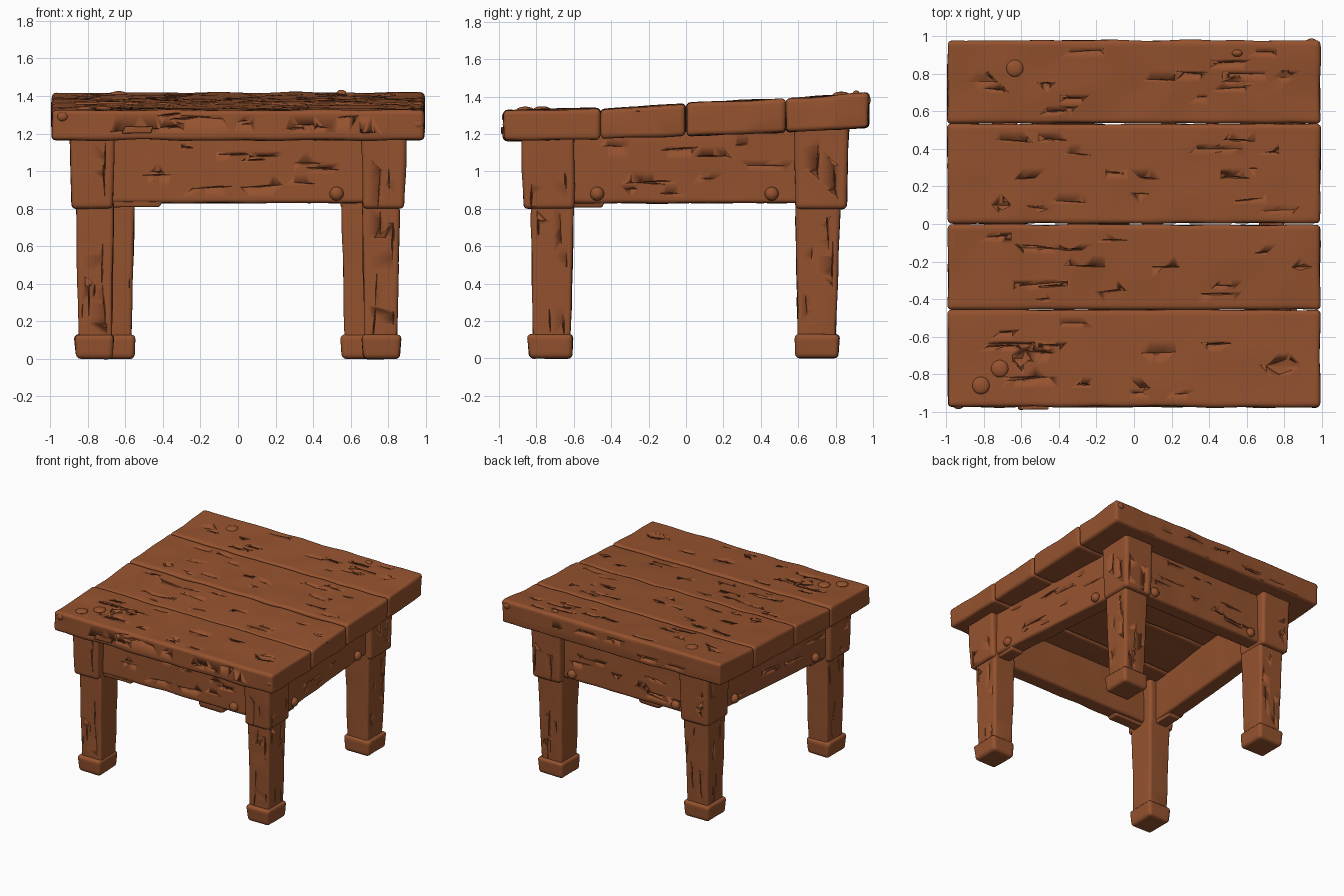
import bpy, bmesh, math, random
from mathutils import Vector, Matrix, noise

if "Cube" in bpy.data.objects:
    bpy.data.objects.remove(bpy.data.objects["Cube"])

random.seed(7)
wood = bpy.data.materials.new("brown wood")
wood.diffuse_color = (0.30, 0.085, 0.028, 1)
wood.use_nodes = True
wood.node_tree.nodes["Principled BSDF"].inputs["Base Color"].default_value = wood.diffuse_color


def lerp(a, b, t):
    return a + (b - a) * t


def finish(name, bm, angle=35):
    me = bpy.data.meshes.new(name)
    bm.to_mesh(me)
    bm.free()
    ob = bpy.data.objects.new(name, me)
    bpy.context.collection.objects.link(ob)
    me.materials.append(wood)
    bpy.ops.object.select_all(action='DESELECT')
    ob.select_set(True)
    bpy.context.view_layer.objects.active = ob
    bpy.ops.object.shade_smooth_by_angle(angle=math.radians(angle))
    return ob


def timber(name, f, bevel=0.02, wear=0.006, step=0.06):
    """Worn rounded beam; f maps unit-cube u,v,w to a point."""
    bm = bmesh.new()
    bmesh.ops.create_cube(bm, size=1)
    for v in bm.verts:
        v.co = f(*(v.co + Vector((.5, .5, .5))))
    bmesh.ops.recalc_face_normals(bm, faces=bm.faces)
    bmesh.ops.bevel(bm, geom=bm.edges[:], offset=bevel, segments=3, profile=0.5, affect='EDGES')
    for ax in range(3):
        lo = min(v.co[ax] for v in bm.verts) + bevel * 1.6
        hi = max(v.co[ax] for v in bm.verts) - bevel * 1.6
        n = max(1, int((hi - lo) / step))
        no = Vector((0, 0, 0))
        no[ax] = 1
        for i in range(n + 1):
            bmesh.ops.bisect_plane(bm, geom=bm.verts[:] + bm.edges[:] + bm.faces[:],
                                   plane_co=no * lerp(lo, hi, i / n), plane_no=no, dist=1e-4)
    bm.normal_update()
    moves = [v.normal * wear * noise.noise(v.co * 5 + Vector((3, 1, 2))) for v in bm.verts]
    for v, m in zip(bm.verts, moves):
        v.co += m
    return finish(name, bm)


def spindle(bm, p, t, b, n, L, w, d):
    t, b, n = t.normalized(), b.normalized(), n.normalized()
    ring = [bm.verts.new(p + q) for q in (t * L, b * w + t * L * .3, -t * L, -b * w - t * L * .2)]
    ends = [bm.verts.new(p + n * d), bm.verts.new(p - n * d)]
    for i in range(4):
        for e in ends:
            bm.faces.new((ring[i], ring[(i + 1) % 4], e))


def carve(ob, f, faces, gouges=()):
    """Cut cracks: faces = (fixed axis, side, grain axis, count); gouges are placed u,v dents on top."""
    bm = bmesh.new()

    def cut(uvw, ax, grain, L, w, d):
        def tangent(i):
            a, c = list(uvw), list(uvw)
            a[i], c[i] = 0, 1
            return f(*c) - f(*a)
        t, b = tangent(grain), tangent(3 - ax - grain)
        t = t.normalized() + b.normalized() * random.uniform(-.1, .1)
        b = t.cross(b).cross(t)
        spindle(bm, f(*uvw), t, b, t.cross(b), L, w, d)

    for ax, side, grain, count in faces:
        for _ in range(count):
            uvw = [random.uniform(.12, .88) for _ in range(3)]
            uvw[ax] = side
            cut(uvw, ax, grain, random.uniform(.03, .13), random.uniform(.003, .008), random.uniform(.012, .022))
    for u, v, L, w in gouges:
        cut((u, v, 1), 2, 0, L, w, .016)
    bmesh.ops.recalc_face_normals(bm, faces=bm.faces)
    cutter = finish("crack_cutter", bm)
    cutter.hide_render = True
    bpy.context.view_layer.objects.active = ob
    m = ob.modifiers.new("cracks", 'BOOLEAN')
    m.operation, m.object, m.solver, m.use_self = 'DIFFERENCE', cutter, 'EXACT', True
    bpy.ops.object.modifier_apply(modifier=m.name)
    bpy.data.objects.remove(cutter)


def frustum(lo, hi):
    """lo / hi = (x0, x1, y0, y1, z)"""
    return lambda u, v, w: Vector((lerp(lerp(lo[0], lo[1], u), lerp(hi[0], hi[1], u), w),
                                   lerp(lerp(lo[2], lo[3], v), lerp(hi[2], hi[3], v), w),
                                   lerp(lo[4], hi[4], w)))


def knob(name, p, scale):
    bm = bmesh.new()
    bmesh.ops.create_uvsphere(bm, u_segments=20, v_segments=12, radius=1,
                              matrix=Matrix.Translation(p) @ Matrix.Diagonal((*scale, 1)))
    finish(name, bm)


# sloping tabletop planks: y0, y1, bottom z0, z1, top z0, z1, gouges
planks = [(-.975, -.458, 1.165, 1.168, 1.325, 1.337, [(.2, .5, .05, .05), (.9, .42, .1, .05), (.53, .2, .03, .015)]),
          (-.456, -.003, 1.172, 1.19, 1.33, 1.36, [(.25, .3, .17, .02), (.95, .5, .06, .02)]),
          (.003, .532, 1.188, 1.21, 1.365, 1.387, [(.15, .18, .05, .03), (.25, .15, .05, .025), (.88, .13, .11, .03), (.73, .75, .13, .02)]),
          (.536, .978, 1.21, 1.235, 1.387, 1.42, [(.09, .5, .08, .045), (.77, .5, .06, .03), (.9, .55, .06, .04)])]
for i, (y0, y1, b0, b1, t0, t1, gouges) in enumerate(planks):
    def f(u, v, w, a=(y0, y1, b0, b1, t0, t1)):
        return Vector((lerp(-.992, .992, u), lerp(a[0], a[1], v),
                       lerp(lerp(a[2], a[3], v), lerp(a[4], a[5], v), w)))
    ob = timber(f"top_plank_{i + 1}", f, bevel=.022, wear=.009)
    sides = [(2, 1, 0, 13)]
    if i == 0:
        sides.append((1, 0, 0, 14))
    if i == 3:
        sides.append((1, 1, 0, 8))
    carve(ob, f, sides, gouges)

# round pegs on the tabletop
for x, y, z in ((-.635, .83, 1.408), (-.715, -.77, 1.33), (-.815, -.86, 1.328)):
    knob("top_peg", (x, y, z), (.046, .046, .018))

# legs: block, shaft and foot; the back pair stands closer together
for s, side in ((-1, "left"), (1, "right")):
    for end, block, shaft, foot in (
        ("front",
         ((.665, .885, -.868, -.597, .80), (.655, .897, -.88, -.595, 1.20)),
         ((.672, .848, -.818, -.618, .08), (.66, .862, -.83, -.598, .84)),
         ((.668, .862, -.838, -.608, 0), (.658, .872, -.852, -.605, .13))),
        ("back",
         ((.545, .795, .585, .858, .80), (.54, .805, .578, .87, 1.25)),
         ((.568, .755, .598, .80, .08), (.55, .775, .585, .825, .84)),
         ((.552, .772, .585, .815, 0), (.545, .782, .582, .825, .13)))):
        for part, (lo, hi), bev, n in (("block", block, .022, 2), ("leg", shaft, .018, 5), ("foot", foot, .024, 0)):
            flip = lambda r: (s * r[0], s * r[1], *r[2:])
            f = frustum(flip(lo), flip(hi))
            ob = timber(f"{end}_{side}_{part}", f, bevel=bev, step=.08)
            if n:
                carve(ob, f, [(0, 1, 2, n), (1, 0 if end == "front" else 1, 2, n)])

# front and back aprons
for name, x, y0, y1, top, out in (("front_apron", .70, -.80, -.67, 1.20, 0), ("back_apron", .60, .67, .80, 1.245, 1)):
    f = frustum((-x, x, y0, y1, .83), (-x, x, y0, y1, top))
    carve(timber(name, f), f, [(1, out, 0, 12)])

# side aprons run at a slight angle and rise with the top
for s, side in ((-1, "left"), (1, "right")):
    def f(u, v, w, s=s):
        outer = lerp(.85, .745, v)
        return Vector((s * (outer - .13 * (1 - u)), lerp(-.64, .62, v), lerp(.83, lerp(1.19, 1.235, v), w)))
    carve(timber(f"{side}_side_apron", f), f, [(0, 1, 1, 10)])
    knob("side_bolt", (s * .84, -.475, .88), (.032, .037, .037))
    knob("side_bolt", (s * .762, .458, .88), (.032, .037, .037))
    knob("back_bolt", (s * .47, .803, .88), (.037, .03, .037))
    # small splinter under the apron beside the front block
    g = frustum((s * .72, s * .82, -.62, -.45, .808), (s * .72, s * .83, -.62, -.43, .85))
    timber(f"{side}_apron_splinter", g, bevel=.008, wear=.004)
knob("front_bolt", (.525, -.803, .88), (.037, .03, .037))
g = frustum((-.67, -.42, -.79, -.70, .808), (-.67, -.39, -.795, -.70, .85))
timber("front_apron_splinter", g, bevel=.008, wear=.004)

# worn lumps on the corners and a chip on the front edge
for x, y, z in ((.945, .968, 1.38), (-.935, -.965, 1.29), (.55, .91, 1.408), (.96, -.96, 1.25)):
    knob("worn_lump", (x, y, z), (.03, .02, .025))
timber("front_edge_chip", frustum((-.62, -.46, -.99, -.95, 1.2), (-.6, -.45, -.99, -.95, 1.24)), bevel=.008)
